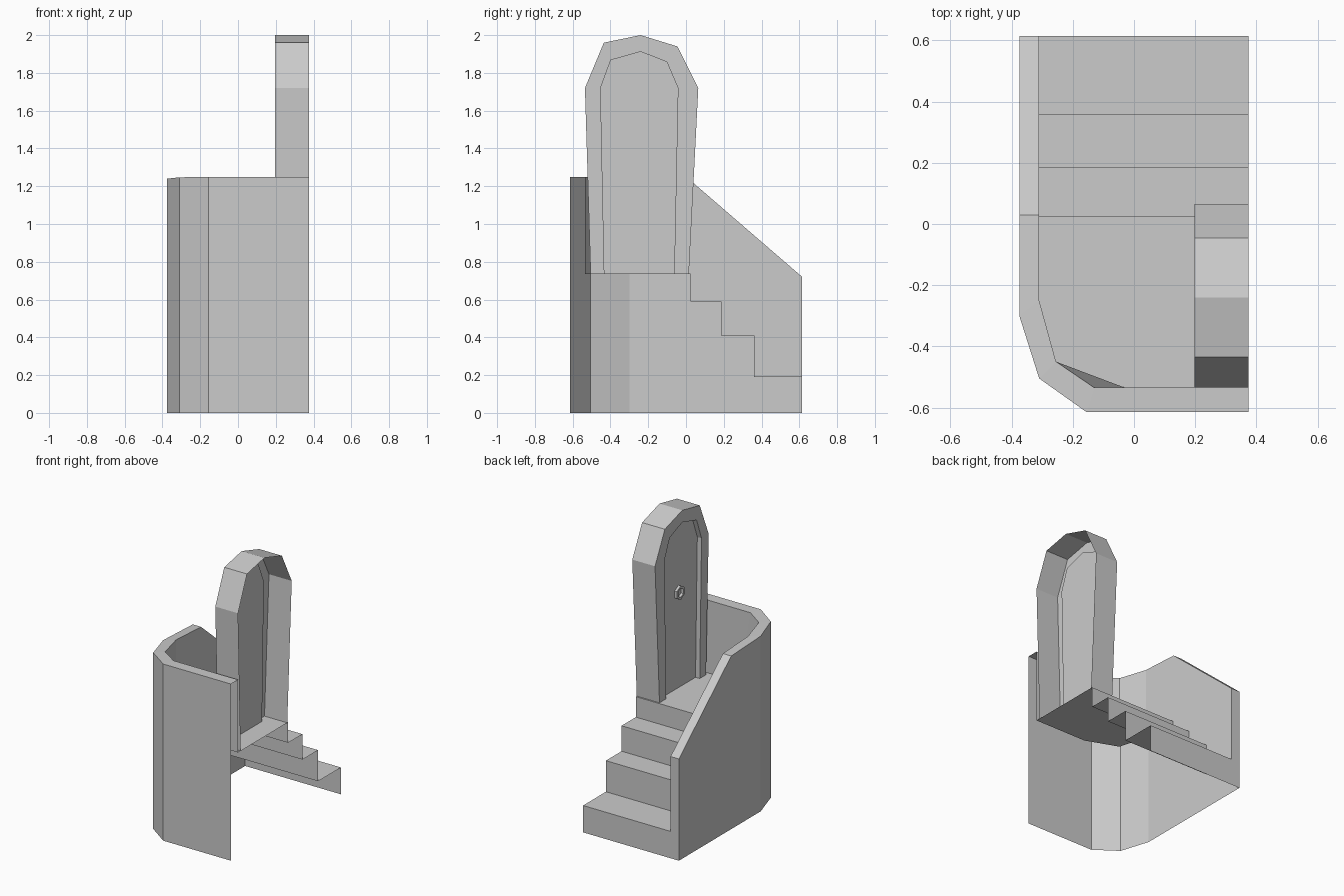
import bpy, bmesh, math

if "Cube" in bpy.data.objects:
    bpy.data.objects.remove(bpy.data.objects["Cube"])


def make(name, polys):
    """Build one object from a list of polygons, welding shared points."""
    bm = bmesh.new()
    for p in polys:
        bm.faces.new([bm.verts.new(c) for c in p])
    bmesh.ops.remove_doubles(bm, verts=bm.verts, dist=0.0005)
    me = bpy.data.meshes.new(name)
    bm.to_mesh(me)
    bm.free()
    ob = bpy.data.objects.new(name, me)
    bpy.context.collection.objects.link(ob)
    return ob


def loft(a, b, flip=False):
    """Quads between two paths."""
    out = []
    for i in range(len(a) - 1):
        q = [a[i], a[i + 1], b[i + 1], b[i]]
        out.append(q[::-1] if flip else q)
    return out


FLOOR, TOP, R, IN, OUT = 0.735, 1.25, 0.375, -0.31, -0.375
rim_z = [TOP, TOP, 1.247, 1.24, 1.225, 0.72]

# Wall plan paths, from the front right end round to the back
outer = [(R, -.615), (-.155, -.615), (-.31, -.505), (OUT, -.30), (OUT, .03), (OUT, .615)]
inner = [(R, -.535), (-.13, -.535), (-.255, -.45), (IN, -.25), (IN, .03), (IN, .615)]
inner_low = [(R, -.535), (-.03, -.535), (-.255, -.45), (IN, -.25)]

# Stair profile (y, z) from floor edge down to the ground
steps = [(.025, FLOOR), (.025, .59), (.185, .59), (.185, .41),
         (.36, .41), (.36, .19), (.615, .19), (.615, 0)]

outer_bot = [(x, y, 0) for x, y in outer]
outer_top = [(x, y, z) for (x, y), z in zip(outer, rim_z)]
inner_top = [(x, y, z) for (x, y), z in zip(inner, rim_z)]
floor_edge = [(x, y, FLOOR) for x, y in inner_low]

# Curved wall: outer skin, sloping rim, inner skin down to floor and steps
wall = loft(outer_bot, outer_top, True)
wall += loft(outer_top, inner_top, True)
wall += loft(floor_edge, inner_top[:4])
wall.append([floor_edge[3]] + [(IN, y, z) for y, z in steps[:7]] + inner_top[:2:-1])
wall.append([(IN, .615, 0), (OUT, .615, 0), (OUT, .615, .72), (IN, .615, .72)])
make("wall", wall)

# Landing and stairs, open on the right and underneath
make("landing", [(floor_edge + [(IN, .025, FLOOR), (R, .025, FLOOR)])[::-1]])
make("stairs", loft([(IN, y, z) for y, z in steps], [(R, y, z) for y, z in steps], True))

# Door frame: arch shell open at its back, front ring and recess
arch = [(-.505, FLOOR), (-.535, 1.72), (-.435, 1.96), (-.24, 2.0),
        (-.045, 1.94), (.065, 1.72), (.015, FLOOR)]
opening = [(-.435, FLOOR), (-.455, 1.72), (-.40, 1.87), (-.24, 1.915),
           (-.10, 1.86), (-.04, 1.72), (-.06, FLOOR)]


def at(path, x):
    return [(x, y, z) for y, z in path]


FACE, PANEL = 0.197, 0.23
make("door_frame", loft(at(arch, FACE), at(arch, R), True)
     + loft(at(arch, FACE), at(opening, FACE))
     + loft(at(opening, FACE), at(opening, PANEL)))
make("door_panel", [at(opening, PANEL)])


# Hexagonal ring handle on the door
def hexagon(r):
    return [(-.245 - r * math.cos(k * math.pi / 3 + math.pi / 6),
             1.41 + r * math.sin(k * math.pi / 3 + math.pi / 6)) for k in range(7)]


big, small = hexagon(.05), hexagon(.032)
make("door_handle", loft(at(big, .212), at(big, PANEL), True)
     + loft(at(big, .212), at(small, .212))
     + loft(at(small, .212), at(small, PANEL)))
